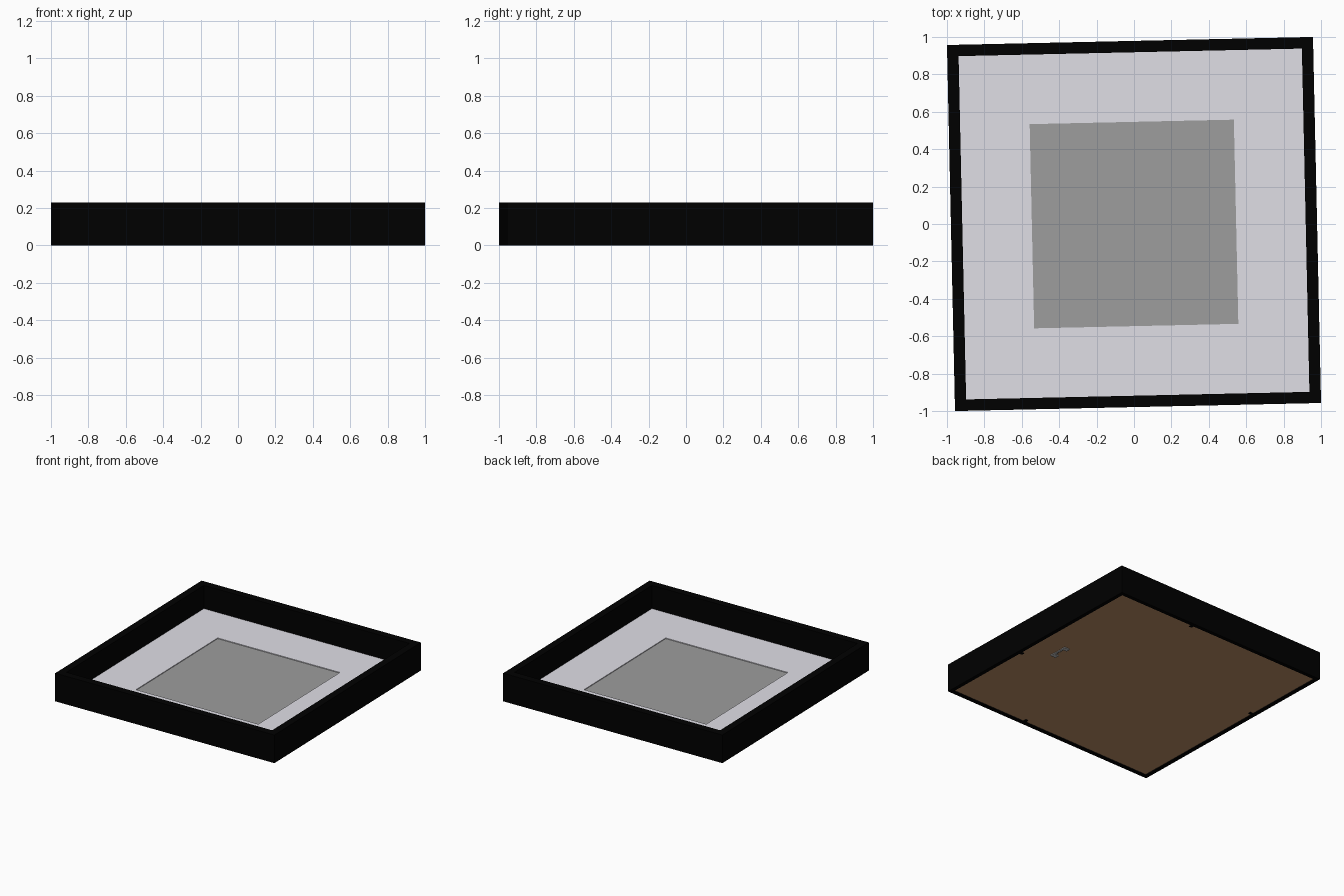
import bpy, bmesh, math
from mathutils import Matrix

if "Cube" in bpy.data.objects:
    bpy.data.objects.remove(bpy.data.objects["Cube"])

TURN = Matrix.Rotation(math.radians(1.26), 4, 'Z')  # the frame lies slightly turned


def material(name, rgb):
    m = bpy.data.materials.new(name)
    m.diffuse_color = (*rgb, 1)
    m.use_nodes = True
    m.node_tree.nodes["Principled BSDF"].inputs["Base Color"].default_value = m.diffuse_color
    return m


BLACK = material("black wood", (0.0, 0.0, 0.0))
MAT = material("pale mat board", (0.745, 0.735, 0.795))
GREY = material("grey picture", (0.34, 0.34, 0.34))
BROWN = material("brown backing", (0.49, 0.265, 0.135))
METAL = material("hanger metal", (0.5, 0.5, 0.5))


def finish(name, bm, mat):
    bmesh.ops.recalc_face_normals(bm, faces=bm.faces)
    bm.transform(TURN)
    me = bpy.data.meshes.new(name)
    bm.to_mesh(me)
    bm.free()
    me.materials.append(mat)
    ob = bpy.data.objects.new(name, me)
    bpy.context.collection.objects.link(ob)
    return ob


def box(name, mat, x, y, z):
    """Box from three (min, max) ranges."""
    bm = bmesh.new()
    bmesh.ops.create_cube(bm, size=1)
    for v in bm.verts:
        v.co = [r[0] if c < 0 else r[1] for c, r in zip(v.co, (x, y, z))]
    return finish(name, bm, mat)


def square_ring(name, mat, profile):
    """Sweep a closed (half width, height) profile round a mitred square."""
    bm = bmesh.new()
    rings = [[bm.verts.new((sx * h, sy * h, z)) for h, z in profile]
             for sx, sy in ((1, 1), (-1, 1), (-1, -1), (1, -1))]
    n = len(profile)
    for k in range(4):
        a, b = rings[k], rings[(k + 1) % 4]
        for i in range(n):
            j = (i + 1) % n
            bm.faces.new((a[i], a[j], b[j], b[i]))
    return finish(name, bm, mat)


# Frame moulding with a rabbet cut in the back
OUT, LIP, RAB = 0.9787, 0.918, 0.948
square_ring("frame", BLACK, [(OUT, 0), (OUT, 0.23), (LIP, 0.23),
                             (LIP, 0.04), (RAB, 0.04), (RAB, 0)])

# Mat board with its opening, picture behind it, backing board
square_ring("mat_board", MAT, [(RAB, 0.03), (RAB, 0.04), (0.546, 0.04), (0.546, 0.03)])
box("picture", GREY, (-0.6, 0.6), (-0.6, 0.6), (0.024, 0.034))
box("backing_board", BROWN, (-RAB, RAB), (-RAB, RAB), (0.008, 0.024))

# Small retaining tabs holding the backing, one per side
TAB = 0.012
for i, (x, y) in enumerate([(0.94, -0.2), (0.25, 0.94), (0.25, -0.94), (-0.94, 0.25)]):
    dx, dy = (0.02, TAB) if abs(x) > abs(y) else (TAB, 0.02)
    box(f"retaining_tab_{i + 1}", BLACK, (x - dx, x + dx), (y - dy, y + dy), (0.003, 0.008))

# Hanger: two end plates, a plain bar and a toothed bar
HX = 0.73
for s in (-1, 1):
    box("hanger_end", METAL, (HX - 0.025, HX + 0.025),
        sorted((s * 0.045, s * 0.08)), (0.001, 0.008))
box("hanger_bar", METAL, (HX + 0.01, HX + 0.025), (-0.045, 0.045), (0.001, 0.006))
bm = bmesh.new()
for i in range(6):
    y = -0.045 + i * 0.015
    pts = [(HX + 0.012, y), (HX + 0.012, y + 0.015), (HX + 0.002, y + 0.0075)]
    face = bm.faces.new([bm.verts.new((px, py, 0.001)) for px, py in pts])
    top = bmesh.ops.extrude_face_region(bm, geom=[face])["geom"]
    for v in top:
        if isinstance(v, bmesh.types.BMVert):
            v.co.z = 0.006
finish("hanger_teeth", bm, METAL)
